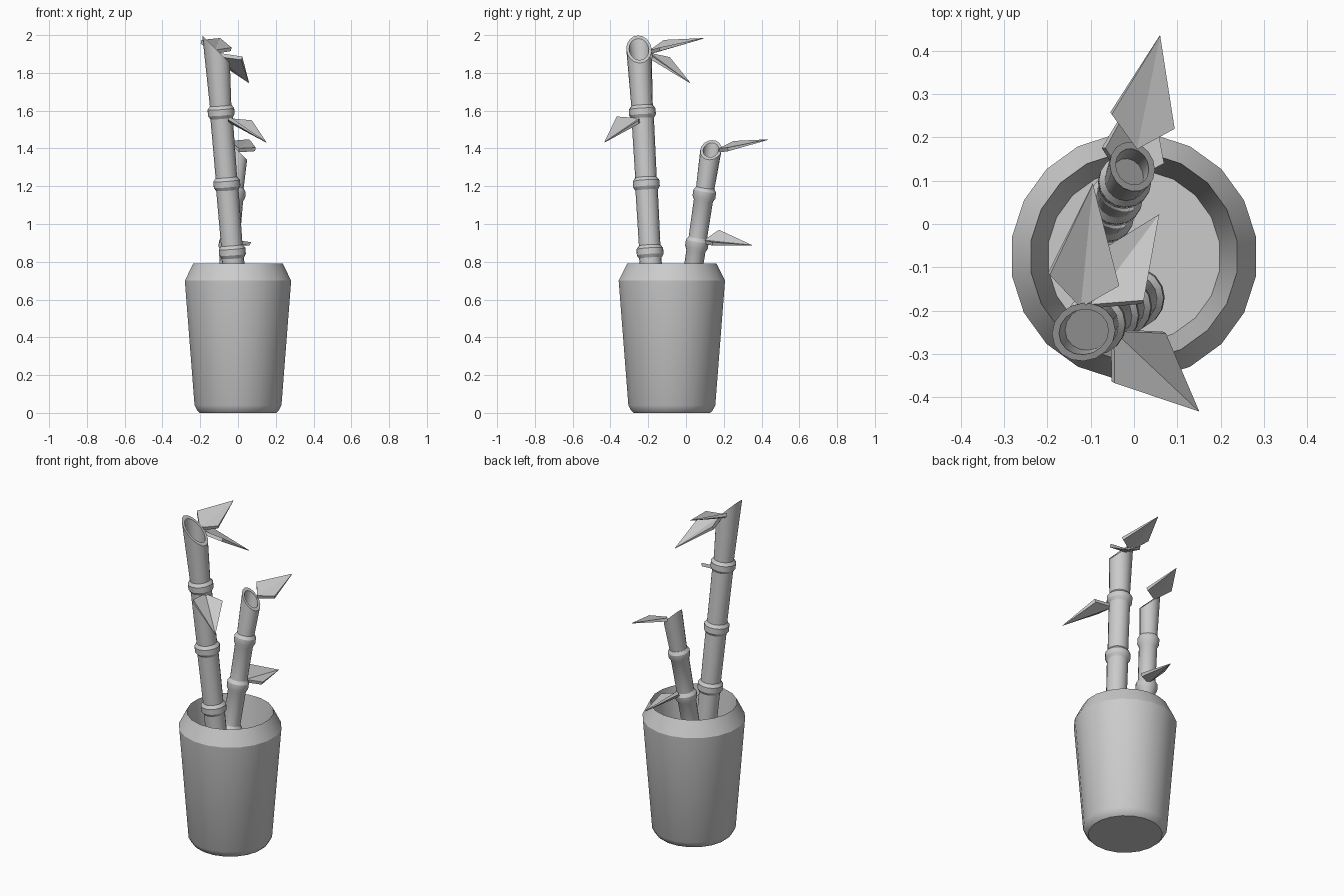
import bpy, bmesh, math
from mathutils import Vector

if "Cube" in bpy.data.objects:
    bpy.data.objects.remove(bpy.data.objects["Cube"])


def finish(bm, name, smooth=True):
    bmesh.ops.recalc_face_normals(bm, faces=bm.faces)
    me = bpy.data.meshes.new(name)
    bm.to_mesh(me)
    bm.free()
    ob = bpy.data.objects.new(name, me)
    bpy.context.collection.objects.link(ob)
    if smooth:
        bpy.ops.object.select_all(action='DESELECT')
        ob.select_set(True)
        bpy.context.view_layer.objects.active = ob
        bpy.ops.object.shade_smooth_by_angle(angle=math.radians(28))
    return ob


def skin(bm, rings):
    """Bridge successive rings of points and cap both ends."""
    loops = [[bm.verts.new(p) for p in r] for r in rings]
    n = len(loops[0])
    for a, b in zip(loops, loops[1:]):
        for i in range(n):
            j = (i + 1) % n
            bm.faces.new((a[i], a[j], b[j], b[i]))
    bm.faces.new(loops[0][::-1])
    bm.faces.new(loops[-1])


def circle(center, axis, r, n, phase=0.0):
    q = Vector((0, 0, 1)).rotation_difference(axis)
    return [center + q @ Vector((r * math.cos(t), r * math.sin(t), 0))
            for t in ((i + phase) * math.tau / n for i in range(n))]


# Pot: tapered outside, chamfered rim, hollow inside down to the soil
def pot():
    profile = [(0.205, 0.0), (0.218, 0.012), (0.233, 0.04), (0.285, 0.70),
               (0.24, 0.79), (0.20, 0.45)]
    bm = bmesh.new()
    up = Vector((0, 0, 1))
    skin(bm, [circle(Vector((0, -0.075, z)), up, r, 20, 0.5) for r, z in profile])
    finish(bm, "pot")


# Bamboo stalk: straight leaning tube with swollen nodes and a slanted hollow tip
def stalk(name, low, top, r, r_top, nodes, slant, wall):
    low, top = Vector(low), Vector(top)
    d = (top - low).normalized()
    at = lambda z: low + (top - low) * ((z - low.z) / (top.z - low.z))
    n = 16
    rings = [circle(low, d, r, n)]
    for z in nodes:
        for dz, f in ((-0.036, 1.04), (-0.018, 1.24), (0.014, 1.24), (0.032, 1.0)):
            rings.append(circle(at(z + dz), d, r * f, n))
    normal = Vector((slant, 0, 1))

    def cut(radius, depth=0.0):
        return [p - d * ((p - top).dot(normal) / d.dot(normal) + depth)
                for p in circle(top, d, radius, n)]
    rings += [cut(r_top), cut(r_top * wall), cut(r_top * wall * 0.95, 0.14)]
    bm = bmesh.new()
    skin(bm, rings)
    finish(bm, name)


# Leaf: kite-shaped blade, thick at the base and thin at the tip
def leaf(name, base, left, tip, right):
    pts = [Vector(p) for p in (base, left, tip, right)]
    nrm = (pts[3] - pts[1]).cross(pts[2] - pts[0]).normalized()
    bm = bmesh.new()
    thick = (0.022, 0.02, 0.003, 0.02)
    a = [bm.verts.new(p + nrm * t / 2) for p, t in zip(pts, thick)]
    b = [bm.verts.new(p - nrm * t / 2) for p, t in zip(pts, thick)]
    for s in (a, b):
        bm.faces.new((s[0], s[1], s[2]))
        bm.faces.new((s[0], s[2], s[3]))
    for i in range(4):
        j = (i + 1) % 4
        bm.faces.new((a[i], a[j], b[j], b[i]))
    finish(bm, name, smooth=False)


pot()
stalk("tall_stalk", (0.003, -0.168, 0.44), (-0.116, -0.249, 1.925),
      0.057, 0.067, (0.49, 0.855, 1.215, 1.595), 1.0, 0.78)
stalk("short_stalk", (-0.075, -0.01, 0.44), (-0.004, 0.132, 1.392),
      0.049, 0.056, (0.63, 0.895, 1.16), 1.0, 0.73)

leaf("short_upper_leaf", (0.005, 0.175, 1.39), (-0.053, 0.255, 1.43),
     (0.06, 0.435, 1.447), (0.092, 0.222, 1.395))
leaf("short_lower_leaf", (-0.02, 0.095, 0.905), (-0.07, 0.175, 0.96),
     (0.03, 0.35, 0.887), (0.065, 0.14, 0.895))
leaf("tall_top_leaf", (-0.125, -0.19, 1.91), (-0.196, -0.115, 1.965),
     (-0.095, 0.093, 1.983), (-0.036, -0.14, 1.925))
leaf("tall_back_leaf", (-0.10, -0.19, 1.895), (-0.12, -0.09, 1.875),
     (0.058, 0.022, 1.747), (0.02, -0.18, 1.878))
leaf("tall_front_leaf", (-0.05, -0.245, 1.55), (-0.048, -0.365, 1.56),
     (0.15, -0.432, 1.432), (0.07, -0.25, 1.54))
